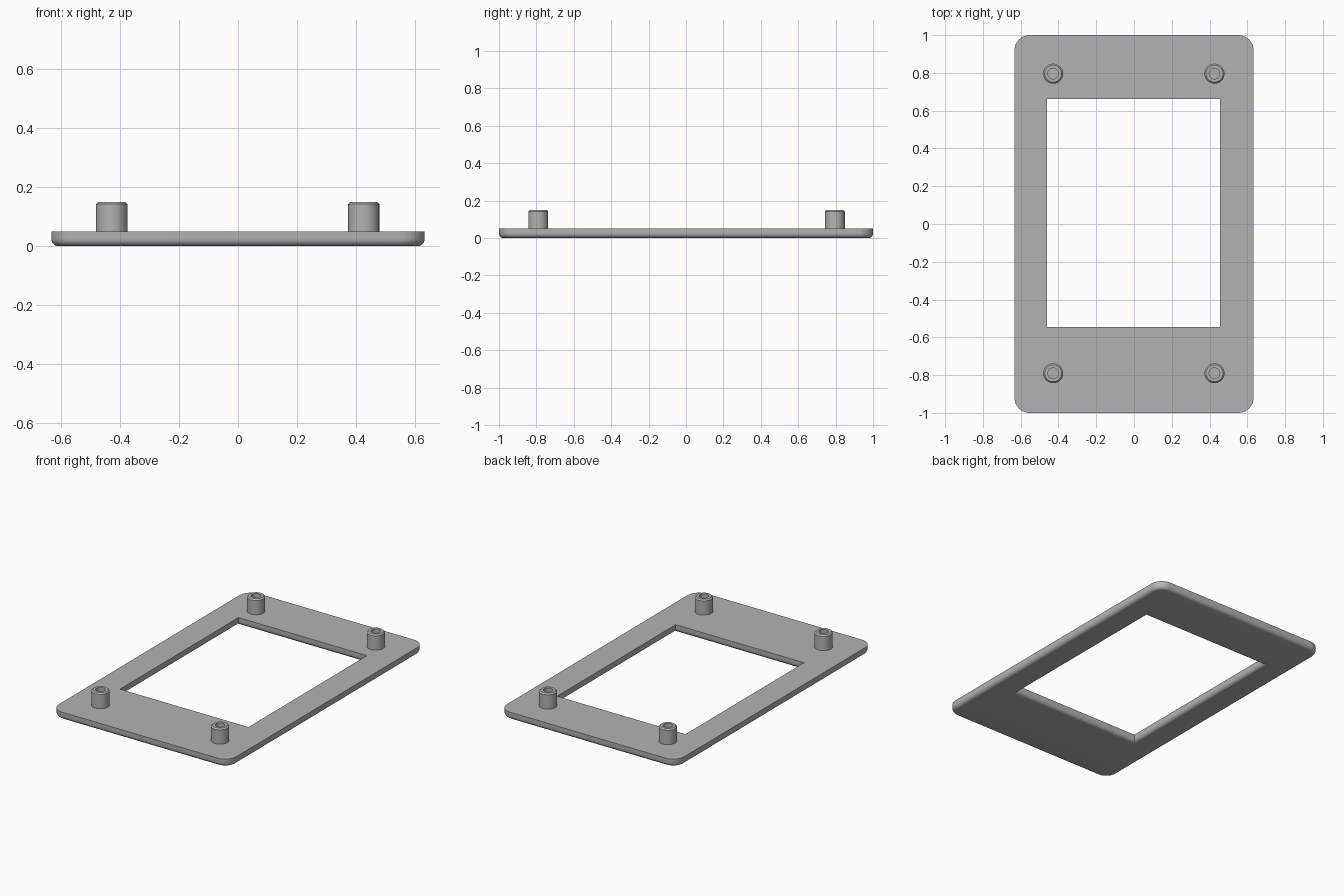
import bpy, bmesh, math

if "Cube" in bpy.data.objects:
    bpy.data.objects.remove(bpy.data.objects["Cube"])

HX, HY, T = 0.633, 1.0, 0.05          # plate half sizes and thickness
CORNER, FILLET = 0.08, 0.025          # corner radius, underside rounding
WIN = (-0.46, 0.456, -0.545, 0.662)   # window x0, x1, y0, y1
ARC, STEPS = 10, 6

grey = bpy.data.materials.new("grey plastic")
grey.diffuse_color = (0.45, 0.45, 0.45, 1)
grey.use_nodes = True
grey.node_tree.nodes["Principled BSDF"].inputs["Base Color"].default_value = grey.diffuse_color


def finish(name, bm):
    bmesh.ops.recalc_face_normals(bm, faces=bm.faces)
    mesh = bpy.data.meshes.new(name)
    bm.to_mesh(mesh)
    bm.free()
    mesh.materials.append(grey)
    obj = bpy.data.objects.new(name, mesh)
    bpy.context.collection.objects.link(obj)
    bpy.ops.object.select_all(action='DESELECT')
    obj.select_set(True)
    bpy.context.view_layer.objects.active = obj
    bpy.ops.object.shade_smooth_by_angle(angle=math.radians(30))
    return obj


def bridge(bm, a, b):
    for i in range(len(a)):
        j = (i + 1) % len(a)
        bm.faces.new((a[i], a[j], b[j], b[i]))


# Frame plate: rounded outline and square window, both rounded underneath
bm = bmesh.new()
levels = [(0, T)]
for k in range(STEPS + 1):
    a = k / STEPS * math.pi / 2
    levels.append((FILLET * (1 - math.cos(a)), FILLET * (1 - math.sin(a))))

corners = [(1, 1), (-1, 1), (-1, -1), (1, -1)]
outer, inner = [], []
for d, z in levels:
    ring = []
    for q, (sx, sy) in enumerate(corners):
        for k in range(ARC + 1):
            a = (q + k / ARC) * math.pi / 2
            r = CORNER - d
            ring.append(bm.verts.new((sx * (HX - CORNER) + r * math.cos(a),
                                      sy * (HY - CORNER) + r * math.sin(a), z)))
    outer.append(ring)
    x0, x1, y0, y1 = WIN
    inner.append([bm.verts.new((x1 + d if sx > 0 else x0 - d,
                                y1 + d if sy > 0 else y0 - d, z)) for sx, sy in corners])
for rings in (outer, inner):
    for a, b in zip(rings, rings[1:]):
        bridge(bm, a, b)
# Flat top and bottom faces
for o, n in ((outer[0], inner[0]), (outer[-1], inner[-1])):
    w = ARC + 1
    for q in range(4):
        p = (q + 1) % 4
        bm.faces.new([n[q]] + o[q * w:(q + 1) * w])
        bm.faces.new((n[q], o[q * w + ARC], o[p * w], n[p]))
finish("frame_plate", bm)


# Mounting posts: chamfered sleeves with a blind hole
def post(name, x, y):
    bm = bmesh.new()
    profile = [(0.053, T), (0.053, 0.142), (0.045, 0.15), (0.028, 0.15), (0.028, T + 0.002)]
    n = 32
    rings = [[bm.verts.new((x + r * math.cos(2 * math.pi * i / n),
                            y + r * math.sin(2 * math.pi * i / n), z)) for i in range(n)]
             for r, z in profile]
    for a, b in zip(rings, rings[1:]):
        bridge(bm, a, b)
    bm.faces.new(rings[0])
    bm.faces.new(rings[-1])
    finish(name, bm)


for side, x in (("left", -0.428), ("right", 0.426)):
    for end, y in (("front", -0.79), ("back", 0.796)):
        post(f"post_{end}_{side}", x, y)
